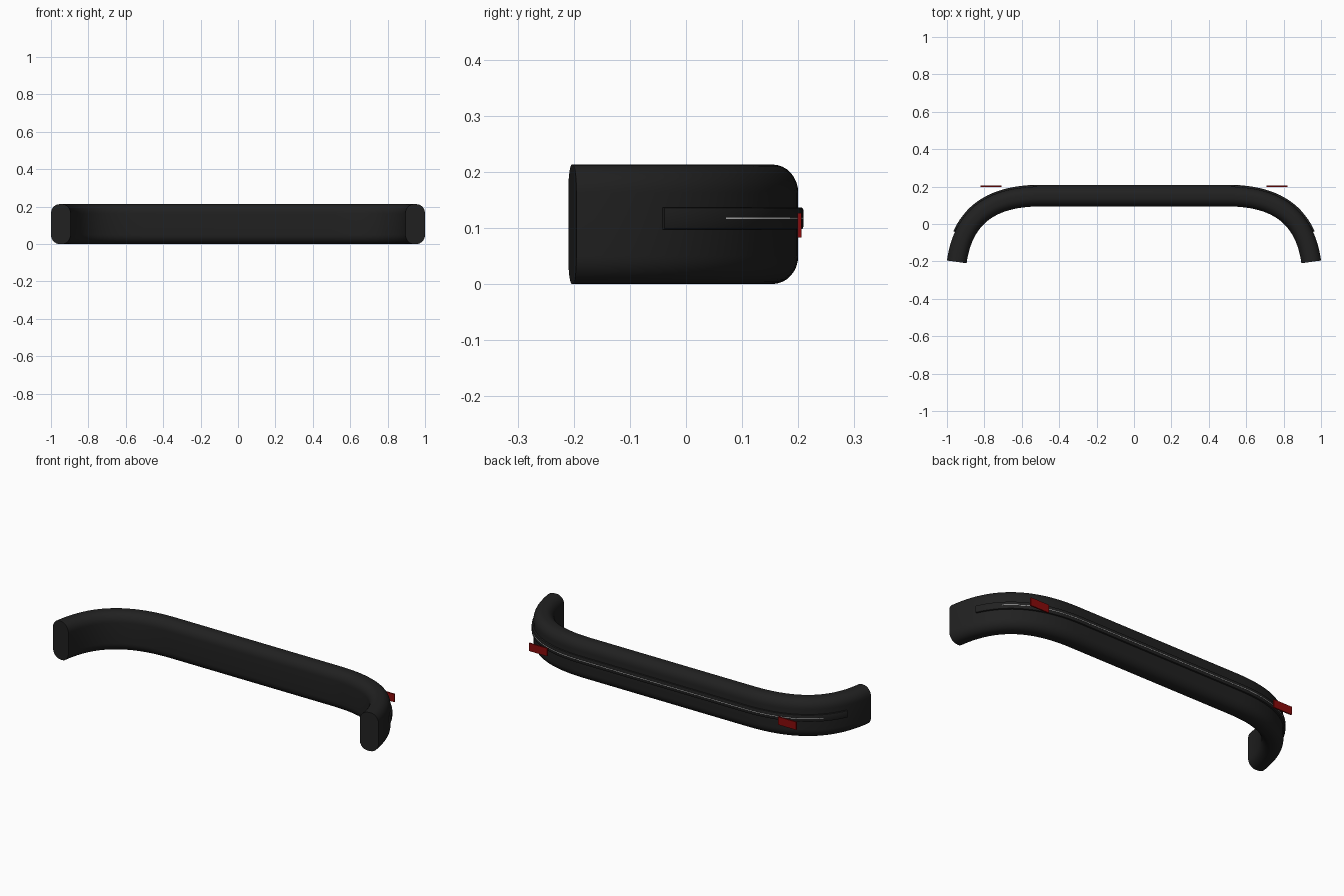
import bpy, bmesh, math
from mathutils import Vector

if "Cube" in bpy.data.objects:
    bpy.data.objects.remove(bpy.data.objects["Cube"])


def material(name, rgb):
    m = bpy.data.materials.new(name)
    m.diffuse_color = (*rgb, 1)
    m.use_nodes = True
    m.node_tree.nodes["Principled BSDF"].inputs["Base Color"].default_value = m.diffuse_color
    return m


BLACK = material("matte black", (0.015, 0.015, 0.015))
RED = material("reflector red", (0.25, 0.003, 0.003))
WHITE = material("pinstripe white", (0.75, 0.75, 0.75))

HALF = 0.053          # half the bar depth
MID_Z = 0.1065        # mid height of the bar


def centre_path():
    """Points and outward normals of the bar's centre line, left to right."""
    p = [Vector(c) for c in ((0.50, 0.147), (0.775, 0.147), (0.915, 0.03), (0.9475, -0.2025))]
    right = []
    for i in range(25):
        t = i / 24
        s = 1 - t
        pos = p[0]*s**3 + p[1]*3*s*s*t + p[2]*3*s*t*t + p[3]*t**3
        tan = ((p[1]-p[0])*s*s + (p[2]-p[1])*2*s*t + (p[3]-p[2])*t*t).normalized()
        right.append((pos, Vector((-tan.y, tan.x))))
    left = [(Vector((-a.x, a.y)), Vector((-n.x, n.y))) for a, n in reversed(right)]
    return left + right


PATH = centre_path()


def trimmed(limit):
    """Path whose outer face stops exactly at y = limit on both sides."""
    def outer(k):
        return PATH[k][0].y + PATH[k][1].y * HALF
    keep = [k for k in range(len(PATH)) if outer(k) > limit]

    def end(a, b):
        f = (limit - outer(a)) / (outer(b) - outer(a))
        return (PATH[a][0].lerp(PATH[b][0], f), PATH[a][1].lerp(PATH[b][1], f).normalized())
    return ([end(keep[0], keep[0]-1)] + [PATH[k] for k in keep]
            + [end(keep[-1], keep[-1]+1)])


def sweep(name, section, path, mat):
    """Sweep a closed (outward offset, z) section along the path and cap the ends."""
    bm = bmesh.new()
    rings = [[bm.verts.new((pos.x + n.x*d, pos.y + n.y*d, z)) for d, z in section]
             for pos, n in path]
    count = len(section)
    for a, b in zip(rings, rings[1:]):
        for i in range(count):
            j = (i + 1) % count
            bm.faces.new((a[i], a[j], b[j], b[i]))
    bm.faces.new(rings[0])
    bm.faces.new(rings[-1][::-1])
    bmesh.ops.recalc_face_normals(bm, faces=bm.faces)
    return finish(name, bm, mat)


def finish(name, bm, mat):
    me = bpy.data.meshes.new(name)
    bm.to_mesh(me)
    bm.free()
    me.materials.append(mat)
    ob = bpy.data.objects.new(name, me)
    bpy.context.collection.objects.link(ob)
    bpy.ops.object.select_all(action='DESELECT')
    ob.select_set(True)
    bpy.context.view_layer.objects.active = ob
    bpy.ops.object.shade_smooth_by_angle(angle=math.radians(35))
    return ob


def rounded(cx, cz, hx, hz, rx, rz, steps):
    """Rectangle section with elliptical corners."""
    pts = []
    for q, (sx, sz) in enumerate(((1, 1), (-1, 1), (-1, -1), (1, -1))):
        for i in range(steps + 1):
            a = math.pi/2 * (q + i/steps)
            pts.append((cx + sx*(hx-rx) + rx*math.cos(a), cz + sz*(hz-rz) + rz*math.sin(a)))
    return pts


# Main bumper bar
sweep("bumper_bar", rounded(0, MID_Z, HALF, MID_Z, 0.046, 0.05, 8), PATH, BLACK)

# Raised rub strip along the outer face
sweep("rub_strip", rounded(HALF, 0.117, 0.009, 0.0195, 0.004, 0.004, 2), trimmed(-0.042), BLACK)

# Thin pinstripe set on the rub strip
sweep("pinstripe", rounded(HALF + 0.009, 0.117, 0.0007, 0.0015, 0.0003, 0.0003, 1),
      trimmed(0.065), WHITE)

# Flat reflectors at both corners
for side, label in ((-1, "left"), (1, "right")):
    bm = bmesh.new()
    bmesh.ops.create_cube(bm, size=1)
    for v in bm.verts:
        v.co = Vector((side*0.765 + v.co.x*0.112, 0.2025 + v.co.y*0.007, 0.105 + v.co.z*0.044))
    finish(label + "_reflector", bm, RED)
